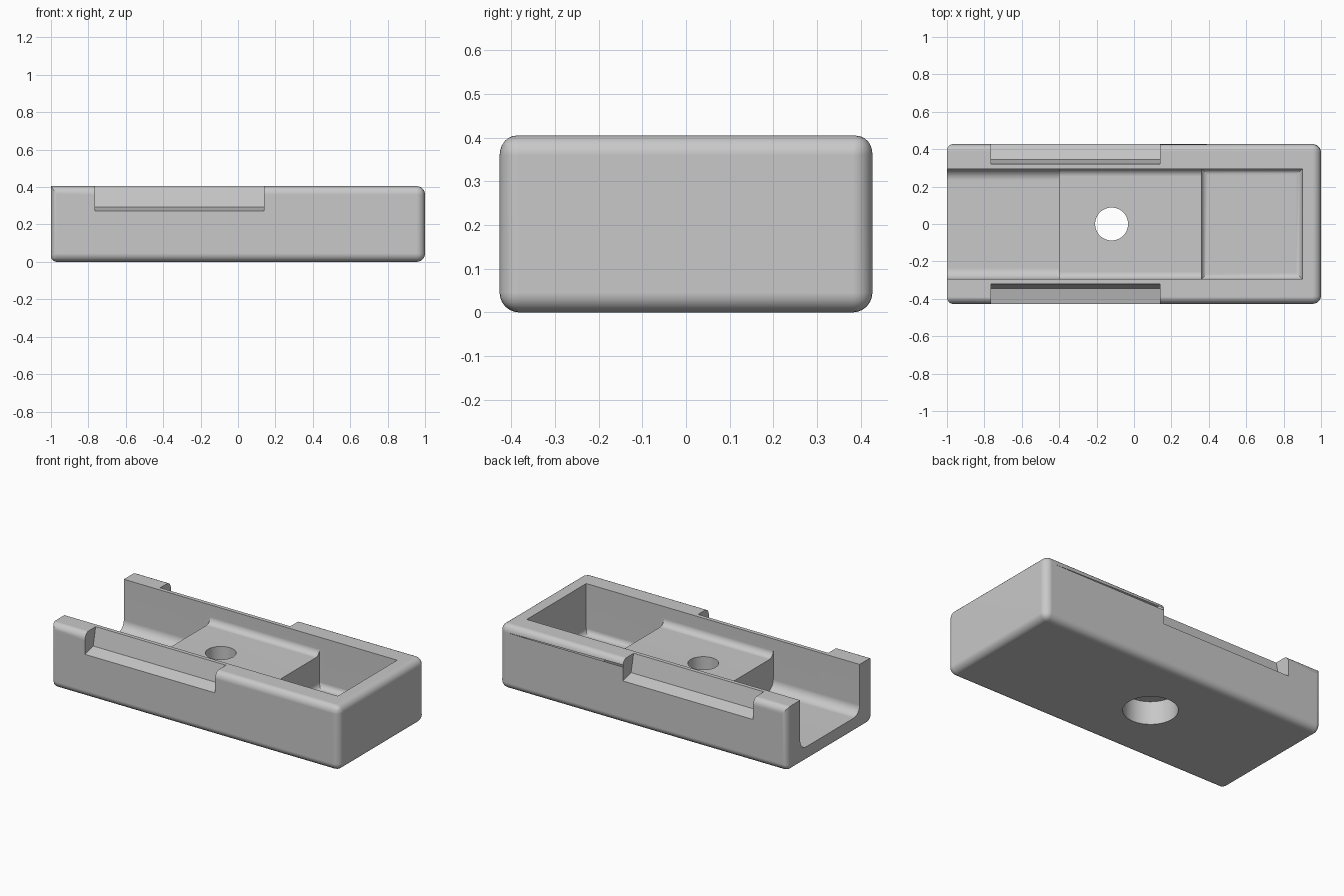
import bpy, bmesh, math
from mathutils import Matrix

cube = bpy.data.objects.get("Cube")
if cube:
    bpy.data.objects.remove(cube, do_unlink=True)

# Main dimensions
HALF_WIDTH, HEIGHT = 0.427, 0.405
INNER = 0.295
FLOOR, PLATFORM = 0.09, 0.29
STEP_X, POCKET_X, POCKET_END = -0.4, 0.36, 0.9
HOLE_X = -0.12
ABOVE = 0.7

grey = bpy.data.materials.new("light grey")
grey.use_nodes = True
grey.diffuse_color = (0.58, 0.58, 0.58, 1)
shader = next(n for n in grey.node_tree.nodes if n.type == 'BSDF_PRINCIPLED')
shader.inputs["Base Color"].default_value = grey.diffuse_color


def add_object(name, bm):
    bmesh.ops.recalc_face_normals(bm, faces=bm.faces)
    mesh = bpy.data.meshes.new(name)
    bm.to_mesh(mesh)
    bm.free()
    mesh.materials.append(grey)
    obj = bpy.data.objects.new(name, mesh)
    bpy.context.collection.objects.link(obj)
    return obj


def box(x0, x1, y0, y1, z0, z1):
    bm = bmesh.new()
    bmesh.ops.create_cube(bm, size=1)
    bmesh.ops.scale(bm, vec=(x1 - x0, y1 - y0, z1 - z0), verts=bm.verts)
    bmesh.ops.translate(bm, vec=((x0 + x1) / 2, (y0 + y1) / 2, (z0 + z1) / 2), verts=bm.verts)
    return bm


def prism(name, profile, x0, x1):
    """Sweep a (y, z) profile along x."""
    bm = bmesh.new()
    face = bm.faces.new([bm.verts.new((x0, y, z)) for y, z in profile])
    ext = bmesh.ops.extrude_face_region(bm, geom=[face])
    moved = [v for v in ext["geom"] if isinstance(v, bmesh.types.BMVert)]
    bmesh.ops.translate(bm, vec=(x1 - x0, 0, 0), verts=moved)
    return add_object(name, bm)


def trough(floor, radius, steps=6):
    """Channel section with rounded lower corners."""
    right = [(INNER - radius + radius * math.sin(a), floor + radius - radius * math.cos(a))
             for a in (math.pi / 2 * i / steps for i in range(steps + 1))]
    right.append((INNER, ABOVE))
    return right + [(-y, z) for y, z in reversed(right)]


def cylinder(name, radius, z0, z1):
    bm = bmesh.new()
    bmesh.ops.create_cone(bm, cap_ends=True, segments=48, radius1=radius, radius2=radius,
                          depth=z1 - z0, matrix=Matrix.Translation((HOLE_X, 0, (z0 + z1) / 2)))
    return add_object(name, bm)


# Body block: rounded edges, smaller at the open end, sharp on its top edge
bm = box(-1, 1, -HALF_WIDTH, HALF_WIDTH, 0, HEIGHT)
weight = bm.edges.layers.float.new("bevel_weight_edge")
for edge in bm.edges:
    open_end = all(v.co.x < 0 for v in edge.verts)
    top = all(v.co.z > 0.1 for v in edge.verts)
    edge[weight] = 0 if open_end and top else 0.7 if open_end else 1
body = add_object("tray_body", bm)
bevel = body.modifiers.new("rounded_edges", 'BEVEL')
bevel.limit_method = 'WEIGHT'
bevel.width = 0.045
bevel.segments = 6

# Open channel and raised platform
cutters = [prism("channel_cutter", trough(FLOOR, 0.06), -1.2, STEP_X),
           prism("platform_cutter", trough(PLATFORM, 0.04), STEP_X - 0.1, POCKET_X + 0.1)]

# Closed pocket with rounded floor edges
bm = box(POCKET_X, POCKET_END, -INNER, INNER, FLOOR, ABOVE)
low = [e for e in bm.edges if all(v.co.z < HEIGHT for v in e.verts)]
bmesh.ops.bevel(bm, geom=low, offset=0.035, segments=5, profile=0.5, affect='EDGES')
cutters.append(add_object("pocket_cutter", bm))

# Grip notches along both side walls
notch = [(0.6, 0.272), (HALF_WIDTH, 0.272), (0.345, 0.293), (0.32, HEIGHT),
         (0.32, ABOVE), (0.6, ABOVE)]
for side, label in ((1, "back"), (-1, "front")):
    cutters.append(prism(label + "_notch_cutter", [(side * y, z) for y, z in notch], -0.765, 0.14))

# Screw hole with a wider bore underneath
cutters.append(cylinder("hole_cutter", 0.088, -0.1, ABOVE))
cutters.append(cylinder("bore_cutter", 0.155, -0.1, 0.145))

for cutter in cutters:
    cutter.hide_render = True
    cut = body.modifiers.new(cutter.name, 'BOOLEAN')
    cut.operation = 'DIFFERENCE'
    cut.solver = 'EXACT'
    cut.object = cutter

bpy.ops.object.select_all(action='DESELECT')
body.select_set(True)
bpy.context.view_layer.objects.active = body
for name in [m.name for m in body.modifiers]:
    bpy.ops.object.modifier_apply(modifier=name)
for cutter in cutters:
    bpy.data.objects.remove(cutter, do_unlink=True)

# Smooth fillets with flat main faces
bpy.ops.object.shade_smooth_by_angle(angle=math.radians(28))
normals = body.modifiers.new("flat_face_normals", 'WEIGHTED_NORMAL')
normals.keep_sharp = True
